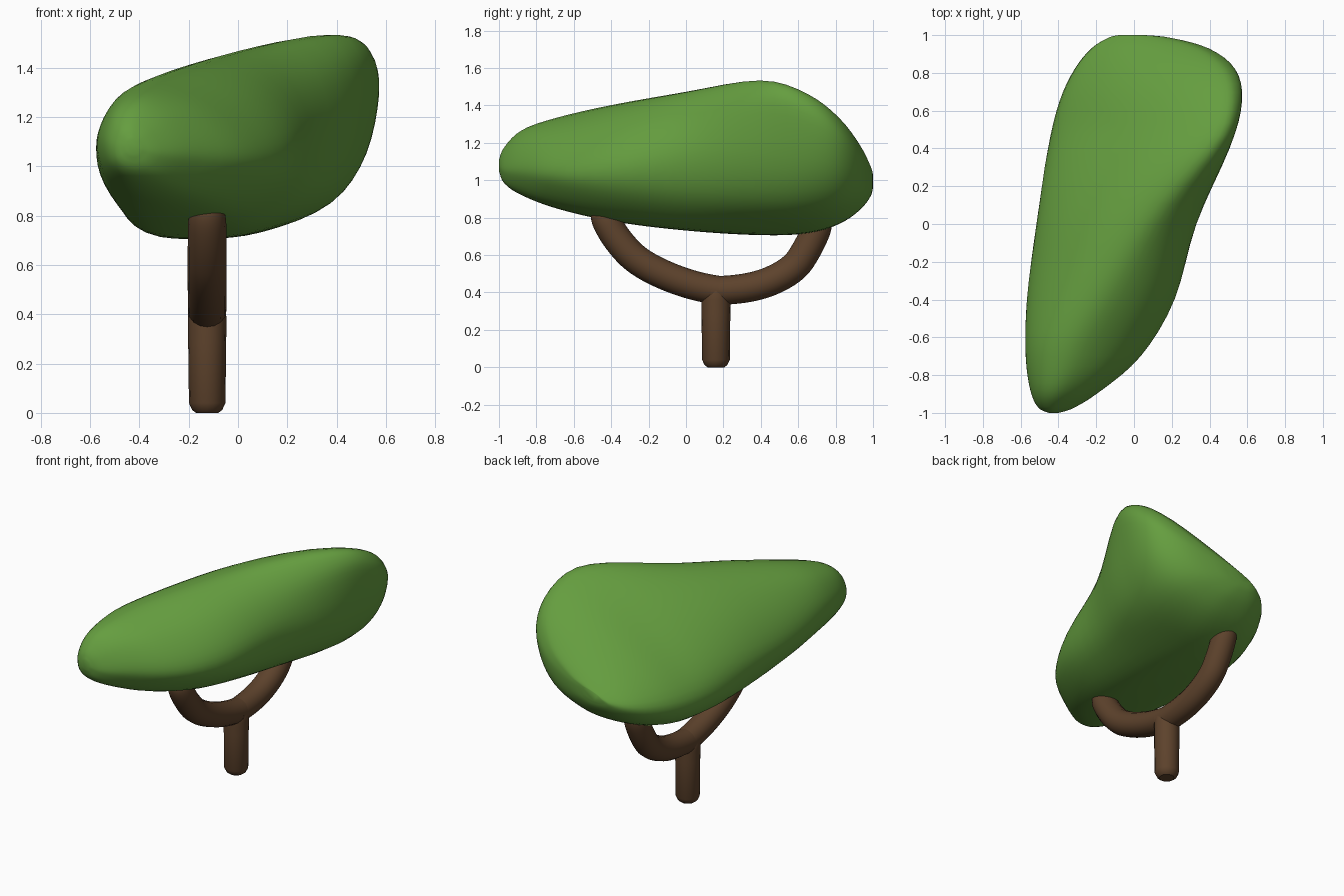
import bpy, bmesh
from mathutils import Vector

if "Cube" in bpy.data.objects:
    bpy.data.objects.remove(bpy.data.objects["Cube"])


def material(name, color):
    m = bpy.data.materials.new(name)
    m.diffuse_color = (*color, 1)
    m.use_nodes = True
    m.node_tree.nodes["Principled BSDF"].inputs["Base Color"].default_value = m.diffuse_color
    return m


green = material("leaf green", (0.13, 0.34, 0.05))
brown = material("bark brown", (0.11, 0.055, 0.025))


def catmull(p0, p1, p2, p3, t):
    return [0.5 * (2 * b + (c - a) * t + (2 * a - 5 * b + 4 * c - d) * t * t
                   + (3 * b - a - 3 * c + d) * t ** 3)
            for a, b, c, d in zip(p0, p1, p2, p3)]


# Canopy stations along y: y, left x, right x, bottom z, top z
STATIONS = [
    (-1.0, -.45, -.40, 1.05, 1.11), (-.97, -.51, -.31, .98, 1.18),
    (-.88, -.55, -.17, .92, 1.27), (-.70, -.575, .04, .85, 1.335),
    (-.40, -.57, .22, .78, 1.405), (0, -.52, .33, .73, 1.475),
    (.40, -.46, .51, .705, 1.54), (.65, -.40, .575, .715, 1.465),
    (.82, -.32, .54, .765, 1.335), (.93, -.23, .40, .84, 1.19),
    (.985, -.14, .20, .91, 1.08), (1.0, -.08, .06, .96, 1.03)]

# Cross-sections in a unit box, for the front, middle, back and back tip
SECTIONS = [
    (-.65, [(.5, 0), (.75, .05), (.95, .25), (1, .42), (.9, .65), (.7, .87),
            (.4, 1), (.15, .9), (.02, .65), (0, .42), (.07, .2), (.25, .05)]),
    (0, [(.4, 0), (.68, .03), (.92, .23), (1, .52), (.95, .76), (.83, .93),
         (.66, 1), (.4, .9), (.15, .67), (0, .37), (.04, .15), (.15, .02)]),
    (.5, [(.3, 0), (.52, .025), (.81, .16), (.95, .42), (1, .8), (.985, .95),
          (.9, 1), (.65, .89), (.35, .66), (.1, .41), (0, .2), (.1, .02)]),
    (.95, [(.38, 0), (.57, .05), (.8, .23), (.94, .5), (1, .8), (.96, .95),
           (.87, 1), (.63, .9), (.33, .69), (.1, .46), (0, .25), (.13, .05)])]


def section_at(y):
    y = min(max(y, SECTIONS[0][0]), SECTIONS[-1][0])
    for (ya, a), (yb, b) in zip(SECTIONS, SECTIONS[1:]):
        if y <= yb:
            t = (y - ya) / (yb - ya)
            pts = [Vector(p).lerp(Vector(q), t) for p, q in zip(a, b)]
            break
    n = len(pts)
    out = [catmull(pts[i - 1], pts[i], pts[(i + 1) % n], pts[(i + 2) % n], k / 4)
           for i in range(n) for k in range(4)]
    # normalise so the section fills its box exactly
    lo = [min(p[j] for p in out) for j in (0, 1)]
    hi = [max(p[j] for p in out) for j in (0, 1)]
    return [[(p[j] - lo[j]) / (hi[j] - lo[j]) for j in (0, 1)] for p in out]


# Canopy loft
bm = bmesh.new()
last = len(STATIONS) - 1
rows = [catmull(STATIONS[max(i - 1, 0)], STATIONS[i], STATIONS[i + 1],
                STATIONS[min(i + 2, last)], k / 4)
        for i in range(last) for k in range(4)] + [STATIONS[-1]]
rings = []
for y, x0, x1, z0, z1 in rows:
    rings.append([bm.verts.new((x0 + u * (x1 - x0), y, z0 + v * (z1 - z0)))
                  for u, v in section_at(y)])
for a, b in zip(rings, rings[1:]):
    for i in range(len(a)):
        bm.faces.new((a[i - 1], a[i], b[i], b[i - 1]))
bm.faces.new(rings[0])
bm.faces.new(rings[-1])
for _ in range(3):
    bmesh.ops.smooth_vert(bm, verts=[v for r in rings[4:-4] for v in r], factor=0.4,
                          use_axis_x=True, use_axis_y=True, use_axis_z=True)
bmesh.ops.recalc_face_normals(bm, faces=bm.faces)
for f in bm.faces:
    f.smooth = True
mesh = bpy.data.meshes.new("canopy")
bm.to_mesh(mesh)
bm.free()
mesh.materials.append(green)
bpy.context.collection.objects.link(bpy.data.objects.new("canopy", mesh))


def limb(name, path, kind):
    """Round tube along (y, z, radius) points in the trunk plane."""
    cu = bpy.data.curves.new(name, 'CURVE')
    cu.dimensions = '3D'
    cu.bevel_depth = 1.0
    cu.bevel_resolution = 6
    cu.use_fill_caps = True
    sp = cu.splines.new(kind)
    sp.points.add(len(path) - 1)
    for p, (y, z, r) in zip(sp.points, path):
        p.co = (-.125, y, z, 1)
        p.radius = r
    if kind == 'NURBS':
        sp.order_u = 3
        sp.use_endpoint_u = True
        sp.resolution_u = 8
    sp.use_smooth = True
    cu.materials.append(brown)
    bpy.context.collection.objects.link(bpy.data.objects.new(name, cu))


# Trunk with rounded foot
limb("trunk", [(.16, 0, .045), (.16, .012, .061), (.16, .04, .074), (.16, .28, .077),
               (.16, .36, .078), (.16, .41, .077), (.16, .45, .06)], 'POLY')
# Two curved branches
limb("front_branch", [(.19, .41, .077), (.05, .425, .078), (-.24, .545, .079),
                      (-.37, .68, .079), (-.45, .825, .077), (-.46, .845, .05)], 'NURBS')
limb("back_branch", [(.13, .41, .077), (.33, .41, .078), (.57, .51, .079),
                     (.66, .65, .079), (.72, .79, .077), (.725, .82, .05)], 'NURBS')
